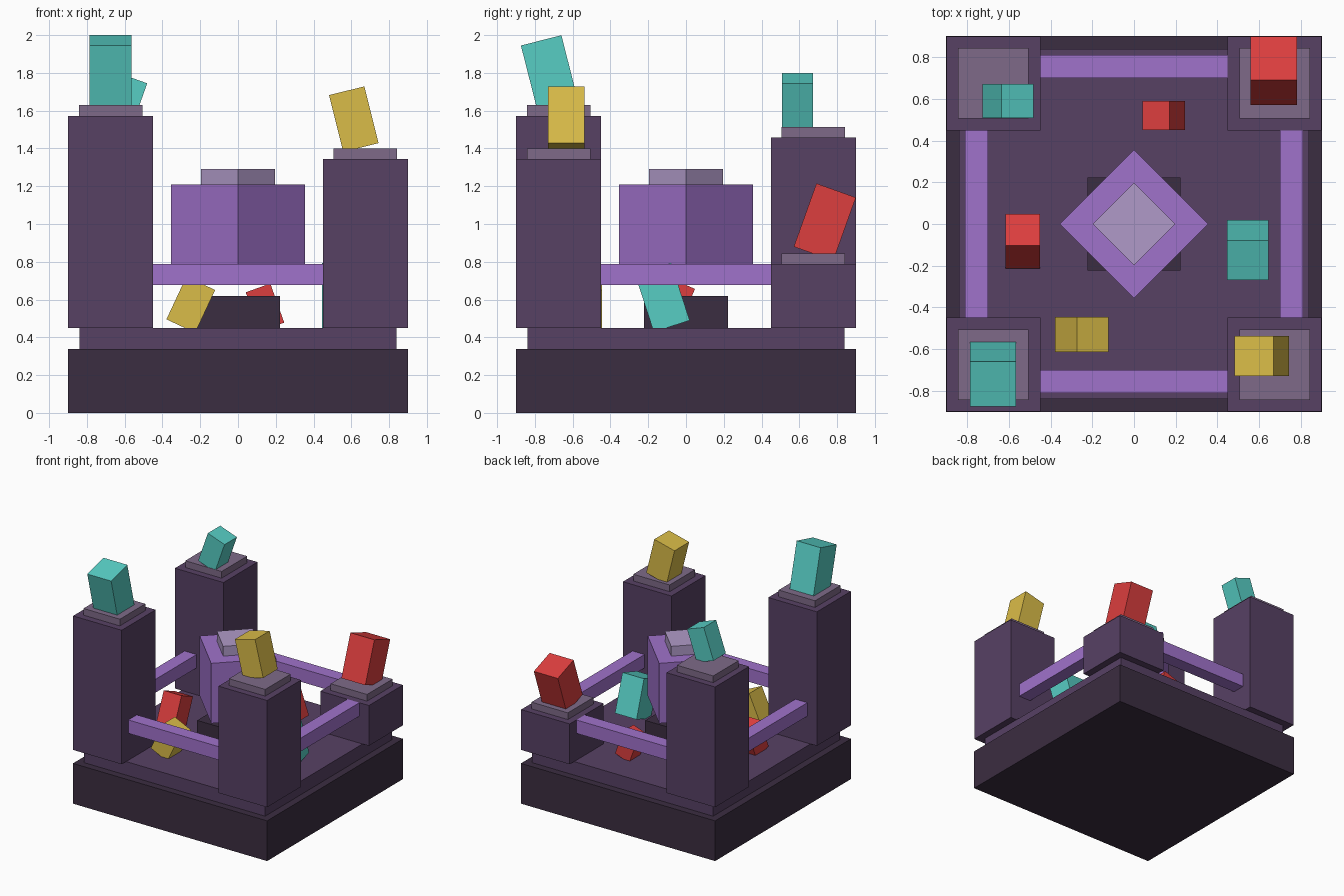
import bpy, bmesh
from math import radians
from mathutils import Matrix, Euler

if "Cube" in bpy.data.objects:
    bpy.data.objects.remove(bpy.data.objects["Cube"])


def material(name, hex_colour):
    m = bpy.data.materials.new(name)
    rgb = [int(hex_colour[i:i + 2], 16) / 255 for i in (0, 2, 4)]
    lin = [c / 12.92 if c <= 0.04045 else ((c + 0.055) / 1.055) ** 2.4 for c in rgb]
    m.diffuse_color = (*lin, 1)
    m.use_nodes = True
    m.node_tree.nodes["Principled BSDF"].inputs["Base Color"].default_value = m.diffuse_color
    return m


DARK = material("dark plum", "3B2D41")
PLUM = material("plum stone", "574164")
CAP = material("grey mauve", "7E6A88")
VIOLET = material("violet", "A072CB")
LILAC = material("pale lilac", "B09AC8")
TEAL = material("teal", "57CDC4")
GOLD = material("gold", "DABC48")
RED = material("red", "DC3E3E")


def box(name, centre, size, mat, rot=(0, 0, 0)):
    me = bpy.data.meshes.new(name)
    bm = bmesh.new()
    bmesh.ops.create_cube(bm, size=1, matrix=Matrix.Diagonal((*size, 1)))
    bm.to_mesh(me)
    bm.free()
    me.materials.append(mat)
    ob = bpy.data.objects.new(name, me)
    ob.location = centre
    ob.rotation_euler = Euler([radians(a) for a in rot])
    bpy.context.collection.objects.link(ob)
    return ob


def slab(name, x, y, z0, z1, sx, sy, mat, turn=0):
    return box(name, (x, y, (z0 + z1) / 2), (sx, sy, z1 - z0), mat, (0, 0, turn))


# Stepped base
slab("base", 0, 0, 0, 0.337, 1.8, 1.8, DARK)
slab("floor", 0, 0, 0.337, 0.45, 1.68, 1.68, PLUM)

# Corner towers of differing height, each with a cap
for name, sx, sy, top in (("front_left", -1, -1, 1.573), ("front_right", 1, -1, 1.345),
                          ("back_right", 1, 1, 0.788), ("back_left", -1, 1, 1.458)):
    x, y = 0.674 * sx, 0.674 * sy
    slab(name + "_tower", x, y, 0.45, top, 0.45, 0.45, PLUM)
    slab(name + "_cap", x, y, top, top + 0.056, 0.337, 0.337, CAP)

# Beams linking the towers
for name, s in (("front", -1), ("back", 1)):
    slab(name + "_beam", 0, 0.755 * s, 0.676, 0.788, 0.9, 0.112, VIOLET)
for name, s in (("left", -1), ("right", 1)):
    slab(name + "_beam", 0.755 * s, 0, 0.676, 0.788, 0.112, 0.9, VIOLET)

# Floating core over its pedestal
slab("pedestal", 0, 0, 0.45, 0.62, 0.445, 0.445, DARK)
slab("core", 0, 0, 0.705, 1.208, 0.502, 0.502, VIOLET, 45)
slab("core_cap", 0, 0, 1.208, 1.29, 0.278, 0.278, LILAC, 45)

# Tilted shards: centre, width, height, tilt about x, tilt about y
shards = [
    ("front_left_shard", (-0.675, -0.72, 1.788), 0.221, 0.38, 14.3, 0, TEAL),
    ("front_right_shard", (0.613, -0.633, 1.555), 0.193, 0.31, 0, -14, GOLD),
    ("back_right_shard", (0.67, 0.735, 1.01), 0.222, 0.356, -19.7, 0, RED),
    ("back_left_shard", (-0.603, 0.59, 1.645), 0.164, 0.27, 0, 19.5, TEAL),
    ("front_floor_shard", (-0.25, -0.53, 0.573), 0.168, 0.25, 0, 25, GOLD),
    ("back_floor_shard", (0.143, 0.52, 0.558), 0.138, 0.22, 0, -19.7, RED),
    ("left_floor_shard", (-0.533, -0.083, 0.56), 0.165, 0.28, -23, 0, RED),
    ("right_floor_shard", (0.545, -0.125, 0.611), 0.2, 0.32, 18, 0, TEAL),
]
for name, c, w, h, rx, ry, mat in shards:
    box(name, c, (w, w, h), mat, (rx, ry, 0))
